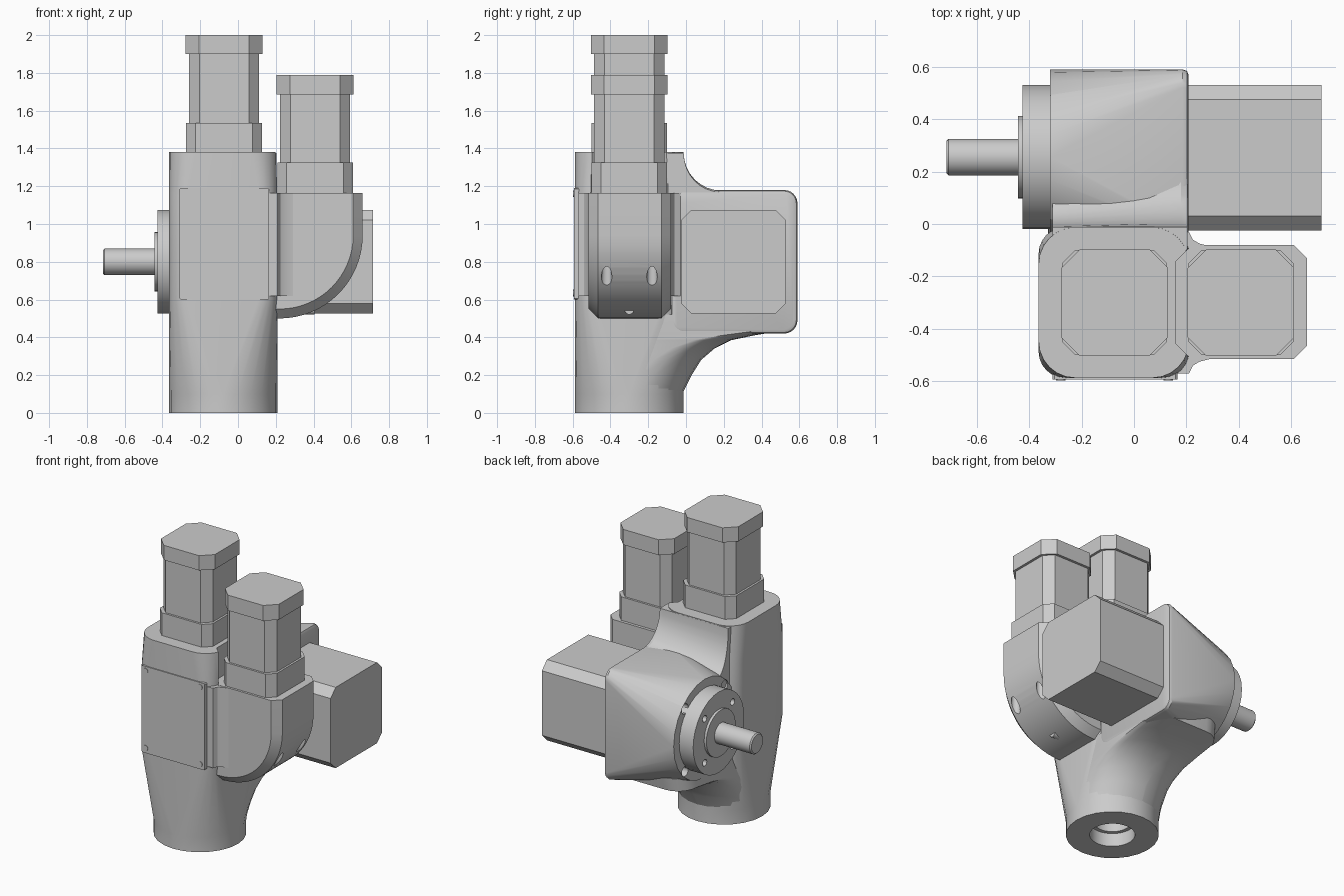
import bpy, bmesh
from math import sin, cos, pi

old = bpy.data.objects.get("Cube")
if old:
    bpy.data.objects.remove(old, do_unlink=True)


def rounded(a0, a1, b0, b1, r, n=6):
    """Rounded rectangle; n=1 gives chamfered corners."""
    corners = [(a1 - r, b1 - r), (a0 + r, b1 - r), (a0 + r, b0 + r), (a1 - r, b0 + r)]
    return [(ca + r * cos((k + i / n) * pi / 2), cb + r * sin((k + i / n) * pi / 2))
            for k, (ca, cb) in enumerate(corners) for i in range(n + 1)]


def circle(a, b, r, n=32):
    return [(a + r * cos(2 * pi * i / n), b + r * sin(2 * pi * i / n)) for i in range(n)]


def loft(name, axis, sections):
    """Skin a list of (height, 2D loop) sections stacked along an axis."""
    bm = bmesh.new()
    put = {"x": lambda h, a, b: (h, a, b),
           "y": lambda h, a, b: (a, h, b),
           "z": lambda h, a, b: (a, b, h)}[axis]
    loops = [[bm.verts.new(put(h, a, b)) for a, b in loop] for h, loop in sections]
    n = len(loops[0])
    for low, high in zip(loops, loops[1:]):
        for i in range(n):
            j = (i + 1) % n
            bm.faces.new((low[i], low[j], high[j], high[i]))
    bm.faces.new(loops[0])
    bm.faces.new(loops[-1])
    bmesh.ops.remove_doubles(bm, verts=bm.verts, dist=0.0001)
    bmesh.ops.recalc_face_normals(bm, faces=bm.faces)
    mesh = bpy.data.meshes.new(name)
    bm.to_mesh(mesh)
    bm.free()
    obj = bpy.data.objects.new(name, mesh)
    bpy.context.collection.objects.link(obj)
    return obj


def rod(name, axis, a, b, r, h0, h1, n=32):
    return loft(name, axis, [(h, circle(a, b, r, n)) for h in (h0, h1)])


def activate(obj):
    bpy.ops.object.select_all(action="DESELECT")
    obj.select_set(True)
    bpy.context.view_layer.objects.active = obj


def cut(targets, cutters):
    for obj in targets:
        activate(obj)
        for cutter in cutters:
            mod = obj.modifiers.new("cut", "BOOLEAN")
            mod.operation = "DIFFERENCE"
            mod.solver = "EXACT"
            mod.object = cutter
            bpy.ops.object.modifier_apply(modifier=mod.name)
    for cutter in cutters:
        bpy.data.objects.remove(cutter, do_unlink=True)


CX, CY = -0.077, -0.30       # column centre
MX = 0.408                   # side motor centre
FY, FZ = 0.255, 0.80         # output shaft centre
HALF = 0.287

# Column: round foot blending to a rounded square
def column_section(r):
    return rounded(CX - HALF, CX + HALF, CY - HALF, CY + HALF, r)

column = loft("column", "z", [(z, column_section(r)) for z, r in
              ((0, HALF), (0.1, HALF), (0.6, 0.10), (1.15, 0.10), (1.38, 0.14))])

# Web sweeping from the foot out under the rear housing
curve = [(0.1, -0.02, 0.28), (0.2, 0.03, 0.27), (0.28, 0.08, 0.25), (0.34, 0.15, 0.23),
         (0.385, 0.24, 0.2), (0.41, 0.36, 0.17), (0.43, 0.48, 0.14), (0.52, 0.5, 0.14)]
web = loft("lower_web", "z", [(z, rounded(CX - 0.282 + (z - 0.1) * 0.12, CX + 0.282,
           -0.58 + (z - 0.1) * 0.3, y, r)) for z, y, r in curve])

# Rear housing: square at the motor side, round at the output side
housing = loft("rear_housing", "x", [
    (-0.32, rounded(FY - 0.335, FY + 0.335, FZ - 0.335, FZ + 0.335, 0.335)),
    (0.185, rounded(-0.08, 0.59, 0.42, 1.18, 0.07)),
    (0.202, rounded(-0.074, 0.584, 0.426, 1.174, 0.065)),
    (0.208, rounded(-0.06, 0.57, 0.44, 1.16, 0.05))])

# Concave fillet between column top and housing
def fillet(reach, drop):
    arc = [(reach * (1 - cos(t * pi / 16)), 1.375 - drop * sin(t * pi / 16)) for t in range(9)]
    return [(-0.1, 0.9), (-0.1, 1.375)] + [(y - 0.012, z) for y, z in arc] + [(reach, 0.9)]

loft("upper_fillet", "x", [(-0.31, fillet(0.12, 0.3)), (0.18, fillet(0.2, 0.198)),
                           (0.205, fillet(0.19, 0.205))])

# Elbow with a chamfered outer curve
def elbow_section(inset):
    r = 0.44 - inset
    arc = [(0.22 + r * cos(t * pi / 32), 0.94 - r * sin(t * pi / 32)) for t in range(17)]
    return [(0.1, 1.165), (0.22 + r, 1.165)] + arc + [(0.1, 0.94 - r)]

elbow = loft("elbow", "y", [(y, elbow_section(i)) for y, i in
             ((-0.515, 0.05), (-0.465, 0), (-0.13, 0), (-0.08, 0.05))])
flare = [(0.15, -0.03), (0.21, -0.03), (0.225, -0.06), (0.25, -0.075), (0.29, -0.085)]
loft("elbow_flare", "z", [(z, flare + [(x, 2 * CY - y) for x, y in reversed(flare)])
                          for z in (0.62, 1.163)])

# Vertical motors
def motor(name, x, z, heights):
    low, mid, top = heights
    for part, half, chamfer, z0, z1 in (("base", 0.2, 0.05, z, low),
                                        ("body", 0.186, 0.055, low, mid),
                                        ("cap", 0.203, 0.07, mid, top)):
        loop = rounded(x - half, x + half, CY - half, CY + half, chamfer, 1)
        loft(f"{name}_{part}", "z", [(z0, loop), (z1, loop)])

motor("column_motor", CX + 0.003, 1.37, (1.535, 1.9, 2.0))
motor("side_motor", MX, 1.16, (1.325, 1.685, 1.79))

# Horizontal drive box
box = rounded(-0.025, 0.53, 0.525, 1.075, 0.055, 1)
loft("drive_box", "x", [(0.15, box), (0.715, box)])

# Output flange, pilot and shaft
flange = rod("output_flange", "x", FY, FZ, 0.275, -0.425, -0.3)
rod("output_pilot", "x", FY, FZ, 0.157, -0.442, -0.4)
loft("output_shaft", "x", [(-0.715, circle(FY, FZ, 0.062)), (-0.707, circle(FY, FZ, 0.07)),
                           (-0.43, circle(FY, FZ, 0.07))])

# Front cover with corner screws
cover = rounded(-0.31, 0.165, 0.6, 1.19, 0.006, 1)
loft("front_cover", "y", [(-0.594, cover), (-0.55, cover)])
for i, x in enumerate((-0.28, 0.13)):
    for j, z in enumerate((0.635, 1.16)):
        rod(f"cover_screw_{i}{j}", "y", x, z, 0.018, -0.597, -0.57, 16)

# Elbow plug
rod("elbow_plug", "x", CY, 0.545, 0.024, 0.3, 0.405, 20)

# Clearance pocket beside the side motor, and stepped foot bore
pocket = rounded(MX - 0.25, MX + 0.25, CY - 0.235, CY + 0.235, 0.08, 1)
cut([column], [loft("pocket", "z", [(1.16, pocket), (1.5, pocket)])])
cut([column, web], [rod("bore", "z", CX, CY, 0.14, -0.1, 0.09),
                    rod("deep_bore", "z", CX, CY, 0.115, 0.05, 0.35)])

# Bolt holes
cut([elbow], [rod("elbow_hole", "z", 0.6, y, 0.028, 0.4, 0.82, 20) for y in (-0.42, -0.18)])
corners = [(a, b) for a in (-1, 1) for b in (-1, 1)]
cut([flange], [rod("flange_hole", "x", FY + 0.15 * a, FZ + 0.15 * b, 0.022, -0.5, -0.37, 16)
               for a, b in corners])
cut([housing], [rod("housing_hole", "x", FY + 0.213 * a, FZ + 0.213 * b, 0.034, -0.5, -0.27, 16)
                for a, b in corners])

# Smooth curved faces, keep hard edges
for obj in bpy.context.scene.objects:
    if obj.type == "MESH":
        activate(obj)
        bpy.ops.object.shade_smooth_by_angle(angle=pi / 6)
